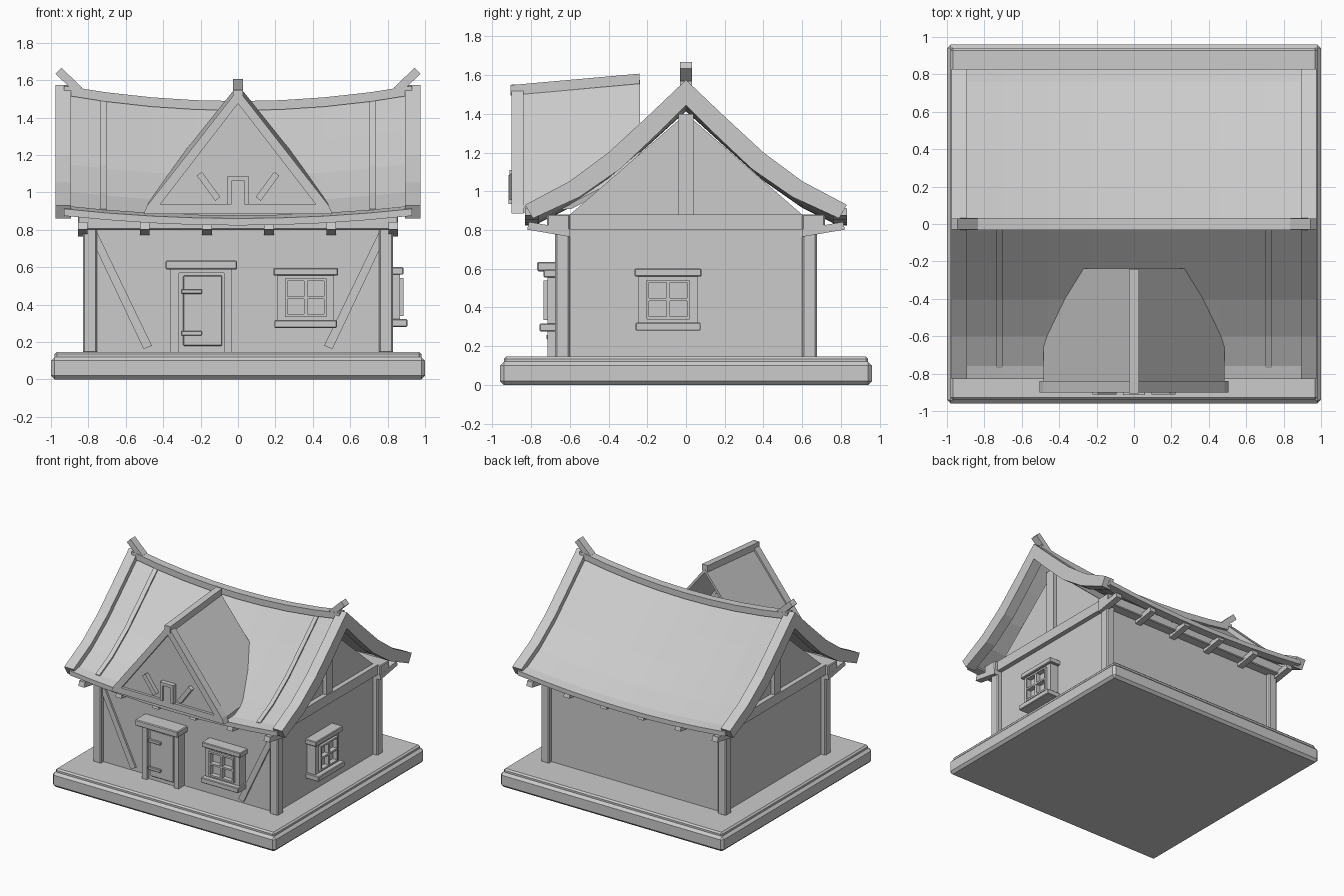
import bpy, bmesh, math

cube = bpy.data.objects.get("Cube")
if cube:
    bpy.data.objects.remove(cube)

grey = bpy.data.materials.new("plain grey")
grey.use_nodes = True
grey.diffuse_color = (0.6, 0.6, 0.6, 1)
grey.node_tree.nodes["Principled BSDF"].inputs["Base Color"].default_value = (0.6, 0.6, 0.6, 1)


def loft(name, loops, bevel=0):
    """Skin a list of equal closed loops and cap both ends."""
    bm = bmesh.new()
    rings = [[bm.verts.new(p) for p in loop] for loop in loops]
    n = len(rings[0])
    for a, b in zip(rings, rings[1:]):
        for i in range(n):
            j = (i + 1) % n
            bm.faces.new((a[i], a[j], b[j], b[i]))
    bm.faces.new(rings[0])
    bm.faces.new(rings[-1])
    bmesh.ops.recalc_face_normals(bm, faces=bm.faces)
    mesh = bpy.data.meshes.new(name)
    bm.to_mesh(mesh)
    bm.free()
    mesh.materials.append(grey)
    obj = bpy.data.objects.new(name, mesh)
    bpy.context.scene.collection.objects.link(obj)
    if bevel:
        mod = obj.modifiers.new("bevel", 'BEVEL')
        mod.width, mod.segments = bevel, 1
    return obj


def prism(name, poly, axis, a, b, bevel=0):
    """Extrude a 2D outline along one axis from a to b."""
    place = {'x': lambda u, v, t: (t, u, v),
             'y': lambda u, v, t: (u, t, v),
             'z': lambda u, v, t: (u, v, t)}[axis]
    return loft(name, [[place(u, v, t) for u, v in poly] for t in (a, b)], bevel)


def box(name, x0, x1, y0, y1, z0, z1, bevel=0):
    return prism(name, [(x0, y0), (x1, y0), (x1, y1), (x0, y1)], 'z', z0, z1, bevel)


def bar(p, q, w):
    """Rectangle outline of width w around the line p-q."""
    dx, dy = q[0] - p[0], q[1] - p[1]
    k = w / 2 / math.hypot(dx, dy)
    nx, ny = -dy * k, dx * k
    return [(p[0] + nx, p[1] + ny), (q[0] + nx, q[1] + ny),
            (q[0] - nx, q[1] - ny), (p[0] - nx, p[1] - ny)]


def mirrored(points):
    """Extend a right-half line to both halves, left to right."""
    return [(-y, z) for y, z in reversed(points) if y > 0] + points


# Foundation and walls
box("foundation", -1, 1, -0.96, 0.96, 0, 0.12, 0.02)
box("foundation_top", -0.98, 0.98, -0.94, 0.94, 0.1, 0.147, 0.012)
box("walls", -0.79, 0.79, -0.64, 0.64, 0.14, 0.87)

for s, side in ((-1, "right"), (1, "left")):
    # Corner posts, wall plates and gable on each end
    for t, end in ((-1, "front"), (1, "back")):
        xs, ys = sorted((s * 0.755, s * 0.828)), sorted((t * 0.6, t * 0.675))
        box(f"{end}_{side}_post", *xs, *ys, 0.14, 0.81, 0.008)
    box(f"{side}_wall_plate", *sorted((s * 0.755, s * 0.828)), -0.62, 0.62, 0.8, 0.88)
    prism(f"{side}_gable", [(-0.61, 0.87), (0.61, 0.87), (0, 1.4)], 'x', s * 0.76, s * 0.79)
    box(f"{side}_gable_post", *sorted((s * 0.77, s * 0.82)), -0.04, 0.04, 0.87, 1.4)
    # Diagonal brace on the front wall
    prism(f"{side}_front_brace", [(s * 0.755, 0.79), (s * 0.755, 0.69),
                                  (s * 0.505, 0.163), (s * 0.46, 0.18)], 'y', -0.655, -0.63)

for t, end in ((-1, "front"), (1, "back")):
    # Long wall plates and upturned rafter tails
    box(f"{end}_wall_plate", -0.855, 0.855, *sorted((t * 0.6, t * 0.717)), 0.8, 0.88, 0.006)
    for i in range(6):
        x = -0.83 + i * 0.332
        prism(f"{end}_rafter_tail_{i + 1}", [(t * 0.6, 0.805), (t * 0.81, 0.842),
              (t * 0.82, 0.802), (t * 0.6, 0.765)], 'x', x - 0.026, x + 0.026)

# Sagging main roof
TOP = [(0, 1.575), (0.2, 1.385), (0.4, 1.2), (0.6, 1.052), (0.83, 0.93)]
LOW = [(0, 1.445), (0.15, 1.295), (0.34, 1.115), (0.55, 0.97), (0.79, 0.86)]
STATIONS = [-0.93, -0.7, -0.46, -0.23, 0, 0.23, 0.46, 0.7, 0.93]


def profile(y):
    y = abs(y)
    for (a, za), (b, zb) in zip(TOP, TOP[1:]):
        if y <= b:
            return za + (zb - za) * (y - a) / (b - a)
    return TOP[-1][1]


def roof_z(x, y):
    dip = 1 - (abs(x) / 0.93) ** 2
    return profile(y) - 0.045 - dip * (0.082 - 0.04 * abs(y))


def roof_strip(name, stations, ys, up, down):
    """Slab following the roof surface over the given x and y values."""
    loft(name, [[(x, y, roof_z(x, y) + up) for y in ys] +
                [(x, y, roof_z(x, y) - down) for y in reversed(ys)] for x in stations])


SLOPE = [0, 0.2, 0.4, 0.6, 0.77]
roof_strip("main_roof", STATIONS, [-y for y in SLOPE[:0:-1]] + SLOPE, 0, 0.035)
for t, end in ((-1, "front"), (1, "back")):
    loft(f"{end}_eave_board", [[(x, t * y, roof_z(x, 0.77) + h) for y, h in
         ((0.76, 0.012), (0.83, -0.005), (0.83, -0.042), (0.76, -0.042))] for x in STATIONS])
loft("ridge_beam", [[(x, y, roof_z(x, 0) + h) for y, h in
     ((-0.032, 0.04), (0.032, 0.04), (0.032, -0.01), (-0.032, -0.01))] for x in STATIONS])

for s, side in ((-1, "right"), (1, "left")):
    # Bargeboards, ridge horns and front battens
    prism(f"{side}_bargeboard", mirrored(TOP) + mirrored(LOW)[::-1], 'x', s * 0.893, s * 0.976)
    prism(f"{side}_ridge_horn", bar((s * 0.85, 1.545), (s * 0.96, 1.65), 0.045), 'y', -0.03, 0.03)
    roof_strip(f"{side}_batten", [s * 0.703, s * 0.738], [-y for y in SLOPE], 0.015, 0.01)


# Front dormer
def dormer_z(x, y):
    return 1.52 + 0.084 * (y + 0.9) - 1.25 * abs(x)


OUTLINE = [(0, -0.85), (0.485, -0.85), (0.485, -0.59), (0.42, -0.4), (0.305, -0.238), (0, -0.238)]
for s, side in ((-1, "right"), (1, "left")):
    loft(f"{side}_dormer_roof", [[(s * x, y, dormer_z(x, y) - d) for x, y in OUTLINE]
                                 for d in (0, 0.03)])
    prism(f"{side}_dormer_bargeboard", [(0, 1.55), (s * 0.485, 0.93), (s * 0.505, 0.885),
          (s * 0.455, 0.885), (0, 1.475)], 'y', -0.9, -0.84)
    prism(f"{side}_dormer_strut", bar((s * 0.207, 1.1), (s * 0.108, 0.965), 0.034),
          'y', -0.912, -0.86)
    box(f"{side}_dormer_window_jamb", *sorted((s * 0.036, s * 0.06)), -0.915, -0.86, 0.935, 1.085)
prism("dormer_gable", [(-0.47, 0.89), (0.47, 0.89), (0, 1.49)], 'y', -0.878, -0.845)
box("dormer_tie_beam", -0.46, 0.46, -0.9, -0.85, 0.885, 0.935)
box("dormer_window_head", -0.06, 0.06, -0.915, -0.86, 1.06, 1.085)
box("dormer_window_pane", -0.036, 0.036, -0.9, -0.87, 0.935, 1.06)
prism("dormer_ridge_beam", [(-0.905, 1.548), (-0.24, 1.607), (-0.24, 1.555), (-0.905, 1.495)],
      'x', -0.026, 0.026)


# Windows, placed by centre on the front or the left wall
def window(name, wall, centre, drop, on_front):
    def part(label, half0, half1, out, z0, z1, bevel=0):
        u0, u1, d0, d1 = centre + half0, centre + half1, wall - 0.02, wall + out
        spans = (u0, u1, -d1, -d0) if on_front else (d0, d1, u0, u1)
        box(f"{name}_{label}", *spans, z0 + drop, z1 + drop, bevel)

    part("lintel", -0.173, 0.173, 0.095, 0.56, 0.6, 0.005)
    part("sill", -0.168, 0.168, 0.115, 0.28, 0.322, 0.005)
    part("pane", -0.12, 0.12, 0.055, 0.31, 0.57)
    for s, side in ((-1, "first"), (1, "second")):
        part(f"{side}_jamb", *sorted((s * 0.11, s * 0.152)), 0.075, 0.32, 0.562)
        part(f"{side}_casement", *sorted((s * 0.098, s * 0.111)), 0.095, 0.34, 0.542)
    part("head", -0.112, 0.112, 0.075, 0.54, 0.562)
    part("foot", -0.112, 0.112, 0.075, 0.32, 0.342)
    for i, z in enumerate((0.346, 0.441, 0.536)):
        part(f"rail_{i + 1}", -0.11, 0.11, 0.095, z - 0.007, z + 0.007)
    part("mullion", -0.009, 0.009, 0.093, 0.34, 0.542)


window("front_window", 0.64, 0.362, -0.004, True)
window("left_window", 0.79, -0.092, 0, False)

# Door
box("door_left_jamb", -0.075, -0.033, -0.715, -0.62, 0.14, 0.59)
box("door_right_jamb", -0.36, -0.315, -0.715, -0.62, 0.14, 0.59)
box("door_head", -0.32, -0.07, -0.715, -0.62, 0.57, 0.59)
box("door_lintel", -0.387, -0.005, -0.768, -0.62, 0.587, 0.636, 0.006)
box("door_recess", -0.32, -0.07, -0.69, -0.62, 0.14, 0.575)
box("door_leaf", -0.293, -0.085, -0.705, -0.62, 0.18, 0.555, 0.004)
for z, label in ((0.247, "lower"), (0.47, "upper")):
    box(f"door_{label}_hinge", -0.303, -0.193, -0.72, -0.68, z - 0.012, z + 0.012, 0.003)
